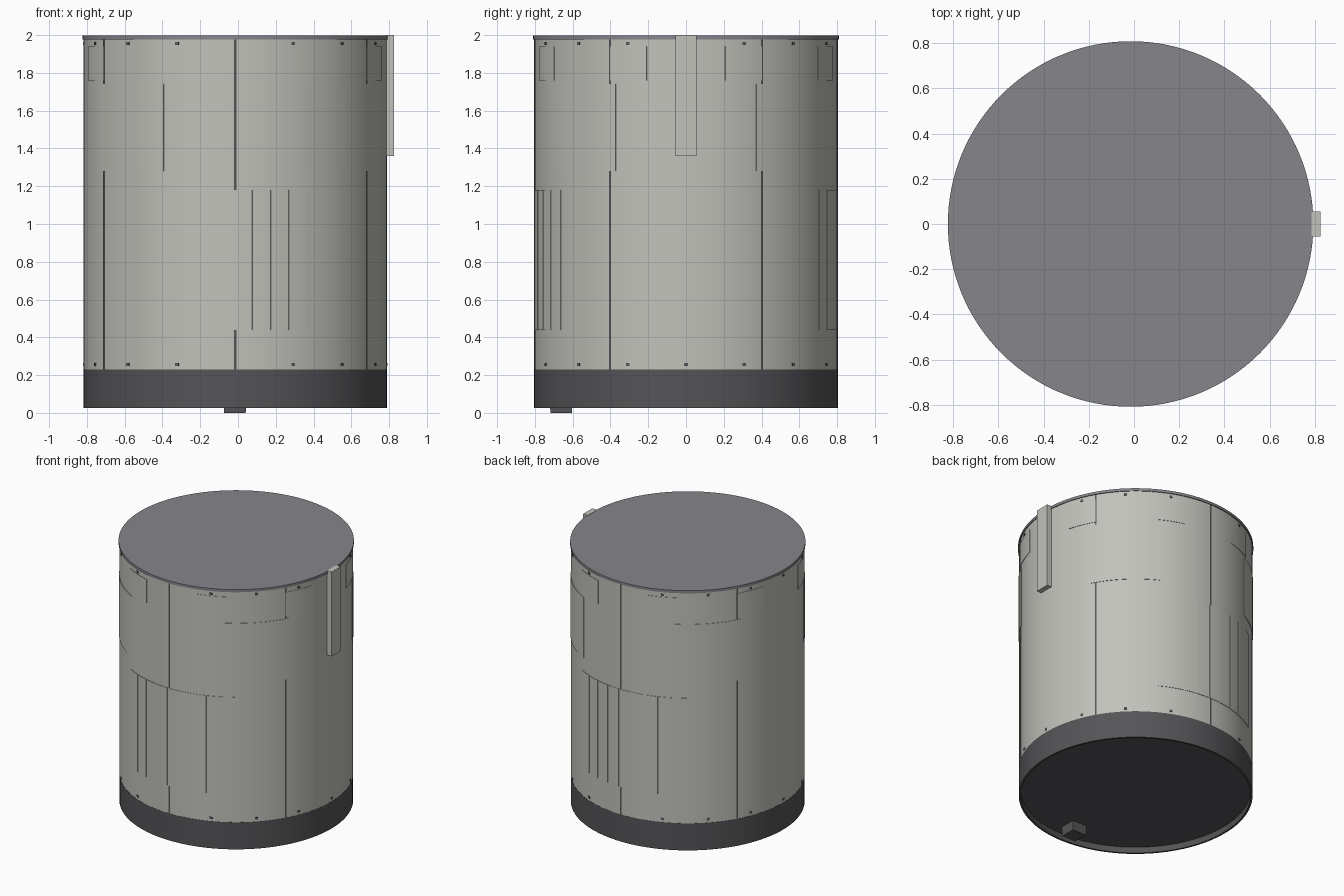
import bpy, bmesh, math

if "Cube" in bpy.data.objects:
    bpy.data.objects.remove(bpy.data.objects["Cube"], do_unlink=True)

CX = -0.015          # drum axis
R = 0.803            # drum radius
SEGMENTS = 128


def material(name, rgb):
    mat = bpy.data.materials.new(name)
    mat.use_nodes = True
    color = (*rgb, 1)
    mat.diffuse_color = color
    bsdf = mat.node_tree.nodes["Principled BSDF"]
    bsdf.inputs["Base Color"].default_value = color
    bsdf.inputs["Roughness"].default_value = 0.6
    return mat


shell_grey = material("shell_light_grey", (0.54, 0.54, 0.5))
trim_dark = material("trim_dark_grey", (0.09, 0.088, 0.095))
lid_grey = material("lid_mid_grey", (0.24, 0.235, 0.255))


def finish(name, bm, mat):
    bmesh.ops.recalc_face_normals(bm, faces=bm.faces)
    mesh = bpy.data.meshes.new(name)
    bm.to_mesh(mesh)
    bm.free()
    mesh.materials.append(mat)
    obj = bpy.data.objects.new(name, mesh)
    bpy.context.collection.objects.link(obj)
    bpy.ops.object.select_all(action="DESELECT")
    obj.select_set(True)
    bpy.context.view_layer.objects.active = obj
    bpy.ops.object.shade_smooth_by_angle(angle=math.radians(30))
    return obj


def lathe(name, profile, mat):
    """Spin an (r, z) profile that starts and ends on the axis."""
    bm = bmesh.new()
    verts = [bm.verts.new((CX + r, 0, z)) for r, z in profile]
    edges = [bm.edges.new(pair) for pair in zip(verts, verts[1:])]
    bmesh.ops.spin(bm, geom=verts + edges, cent=(CX, 0, 0), axis=(0, 0, 1),
                   angle=math.tau, steps=SEGMENTS, use_duplicate=False)
    bmesh.ops.remove_doubles(bm, verts=bm.verts, dist=0.0001)
    return finish(name, bm, mat)


def add_plate(bm, start, end, z0, z1, proud):
    """Curved plate on the drum wall, angles in degrees from +x."""
    steps = max(1, round((end - start) / 2))
    rings = []
    for i in range(steps + 1):
        a = math.radians(start + (end - start) * i / steps)
        rings.append([bm.verts.new((CX + r * math.cos(a), r * math.sin(a), z))
                      for r, z in ((R - 0.01, z0), (R + proud, z0),
                                   (R + proud, z1), (R - 0.01, z1))])
    for a, b in zip(rings, rings[1:]):
        for j in range(4):
            k = (j + 1) % 4
            bm.faces.new((a[j], b[j], b[k], a[k]))
    bm.faces.new(rings[0])
    bm.faces.new(rings[-1])


def plates(name, spans, z0, z1, proud, mat):
    bm = bmesh.new()
    for start, end in spans:
        add_plate(bm, start, end, z0, z1, proud)
    return finish(name, bm, mat)


def box(name, x, y, z, mat, taper=1.0):
    bm = bmesh.new()
    bmesh.ops.create_cube(bm, size=1)
    for v in bm.verts:
        s = taper if v.co.z < 0 else 1.0
        v.co = [(lo + hi) / 2 + c * (hi - lo) * f
                for (lo, hi), c, f in zip((x, y, z), v.co, (s, s, 1))]
    return finish(name, bm, mat)


def quadrants(near, far):
    """Mirror a span, measured from the front, to all four quadrants."""
    spans = []
    for middle in (-90, 90):
        spans += [(middle + near, middle + far), (middle - far, middle - near)]
    return spans


# Main drum, lid and hollow-bottomed base
lathe("drum_shell", [(0, 0.21), (R, 0.21), (R, 1.985), (0, 1.985)], shell_grey)
lathe("lid", [(0, 1.978), (R + 0.006, 1.978), (R + 0.006, 1.998), (0, 1.998)], lid_grey)
lathe("base_band", [(0, 0.07), (R - 0.013, 0.07), (R - 0.013, 0.025),
                    (R + 0.001, 0.025), (R + 0.001, 0.23), (0, 0.23)], trim_dark)

# Six vertical seams
plates("wall_seams", [(a - 0.43, a + 0.43) for a in range(30, 390, 60)],
       0.23, 1.98, 0.0012, trim_dark)

# Small upper covers and larger middle covers
plates("upper_covers", quadrants(15, 30) + quadrants(60, 75), 1.76, 1.94, 0.003, shell_grey)
plates("middle_covers", quadrants(28, 62.5), 1.28, 1.74, 0.003, shell_grey)

# Slatted panels on front and back
slats = [(m - 29.3 + 7.1 * k + 0.25, m - 29.3 + 7.1 * k + 6.85)
         for m in (-90, 90) for k in range(9)]
plates("slat_panels", slats, 0.44, 1.18, 0.003, shell_grey)

# Rivet rows at the top and bottom of the shell
rivets = [(22.5 * k - 0.7, 22.5 * k + 0.7) for k in range(16) if k % 8 != 4]
for label, z in (("lower", 0.255), ("upper", 1.955)):
    plates(label + "_rivets", rivets, z - 0.008, z + 0.008, 0.003, trim_dark)

# Side mounting bar and the foot under the base
box("side_bar", (0.785, 0.825), (-0.055, 0.055), (1.36, 2.0), shell_grey)
box("base_foot", (-0.078, 0.045), (-0.722, -0.6), (0, 0.075), trim_dark, taper=0.93)
